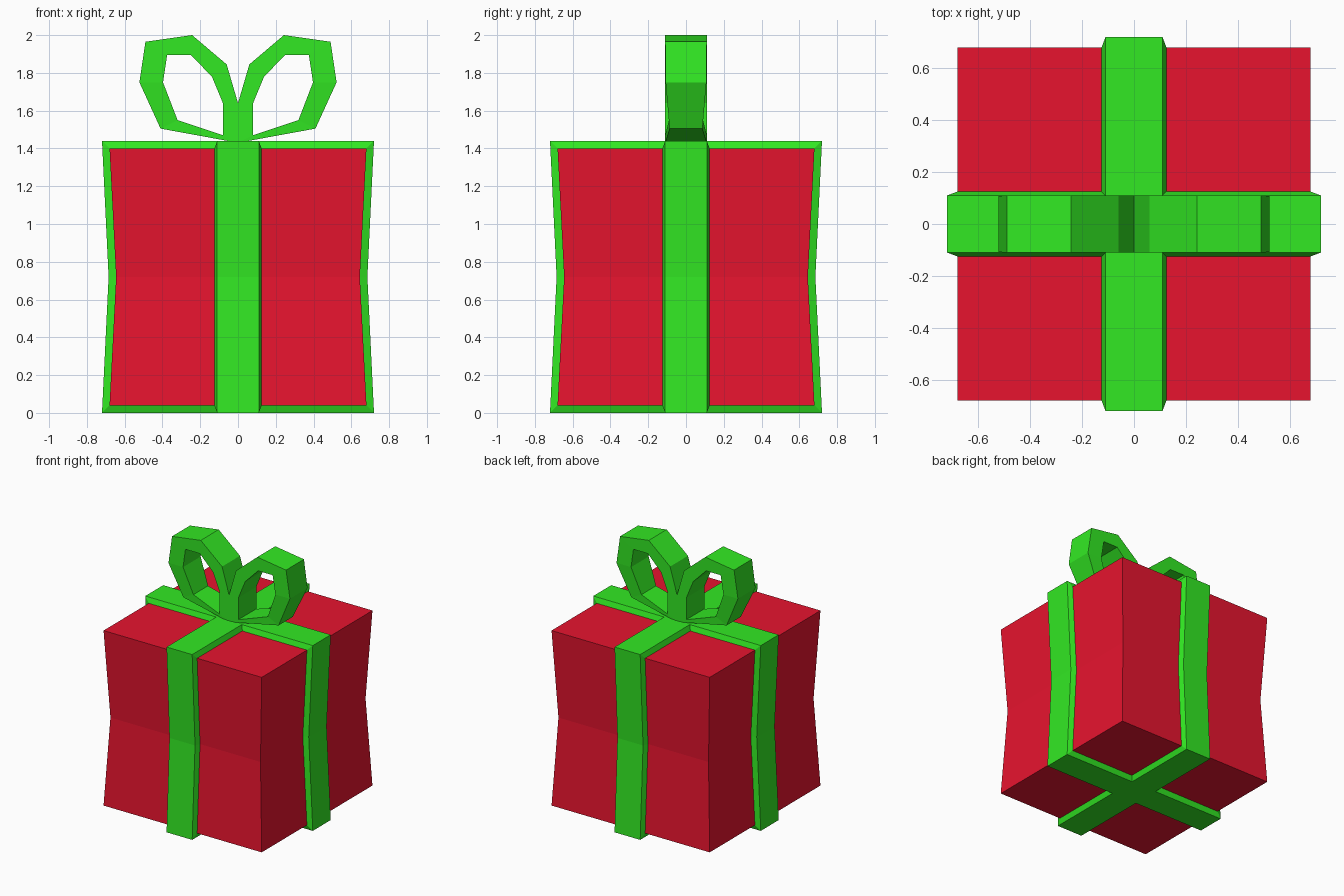
import bpy, bmesh, math
from mathutils import Matrix

if "Cube" in bpy.data.objects:
    bpy.data.objects.remove(bpy.data.objects["Cube"])


def material(name, color):
    m = bpy.data.materials.new(name)
    m.diffuse_color = color
    m.use_nodes = True
    m.node_tree.nodes["Principled BSDF"].inputs["Base Color"].default_value = m.diffuse_color
    return m


def finish(bm, name, mat):
    bmesh.ops.remove_doubles(bm, verts=bm.verts, dist=0.0005)
    bmesh.ops.recalc_face_normals(bm, faces=bm.faces)
    me = bpy.data.meshes.new(name)
    bm.to_mesh(me)
    bm.free()
    me.materials.append(mat)
    ob = bpy.data.objects.new(name, me)
    bpy.context.collection.objects.link(ob)
    return ob


def bridge(bm, a, b, closed=False, skip=()):
    n = len(a)
    for i in range(n if closed else n - 1):
        if i not in skip:
            j = (i + 1) % n
            bm.faces.new((a[i], a[j], b[j], b[i]))


red = material("red_paper", (0.80, 0.007, 0.028, 1))
green = material("green_ribbon", (0.032, 0.81, 0.017, 1))

# Box with a pinched waist
bm = bmesh.new()
rings = [[bm.verts.new((sx * r, sy * r, z)) for sx, sy in ((-1, -1), (1, -1), (1, 1), (-1, 1))]
         for r, z in ((0.68, 0.04), (0.645, 0.72), (0.68, 1.40))]
bridge(bm, rings[0], rings[1], True)
bridge(bm, rings[1], rings[2], True)
bm.faces.new(rings[0])
bm.faces.new(rings[2])
finish(bm, "box", red)

# Ribbon: four mitred arms with bevelled sides, joined by centre squares
OUTER = [(0.11, 1.44), (0.72, 1.44), (0.685, 0.72), (0.72, 0.0), (0.11, 0.0)]
INNER = [(0.125, 1.40), (0.68, 1.40), (0.645, 0.72), (0.68, 0.04), (0.125, 0.04)]
bm = bmesh.new()
for k in range(4):
    rot = Matrix.Rotation(k * math.pi / 2, 3, 'Z')

    def row(path, y):
        verts = [bm.verts.new((x, y, z)) for x, z in path]
        bmesh.ops.rotate(bm, verts=verts, matrix=rot)
        return verts

    rows = [row(INNER, -0.125), row(OUTER, -0.11), row(OUTER, 0.11), row(INNER, 0.125)]
    for a, b in zip(rows, rows[1:]):
        bridge(bm, a, b)
for z in (0.0, 1.44):
    bm.faces.new([bm.verts.new((sx * 0.11, sy * 0.11, z))
                  for sx, sy in ((-1, -1), (1, -1), (1, 1), (-1, 1))])
finish(bm, "ribbon", green)

# Bow: one loop with (x, z, half depth) points, mirrored
LOOP_OUT = [(0, 1.43, 0.11), (0.41, 1.505, 0.087), (0.522, 1.75, 0.108), (0.49, 1.965, 0.11),
            (0.243, 2.0, 0.11), (0.06, 1.845, 0.11), (0, 1.64, 0.11)]
LOOP_IN = [(0.08, 1.47, 0.11), (0.32, 1.55, 0.09), (0.397, 1.75, 0.108), (0.375, 1.895, 0.11),
           (0.25, 1.895, 0.11), (0.138, 1.78, 0.11), (0.08, 1.64, 0.11)]
bm = bmesh.new()
out_f, out_b, in_f, in_b = [[bm.verts.new((x, s * d, z)) for x, z, d in loop]
                            for loop in (LOOP_OUT, LOOP_IN) for s in (-1, 1)]
bridge(bm, out_f, out_b, True, skip=(6,))
bridge(bm, in_f, in_b, True)
bridge(bm, out_f, in_f, True)
bridge(bm, out_b, in_b, True)
bow = finish(bm, "bow", green)
mod = bow.modifiers.new("mirror", 'MIRROR')
mod.use_axis[0] = True
mod.use_clip = True
